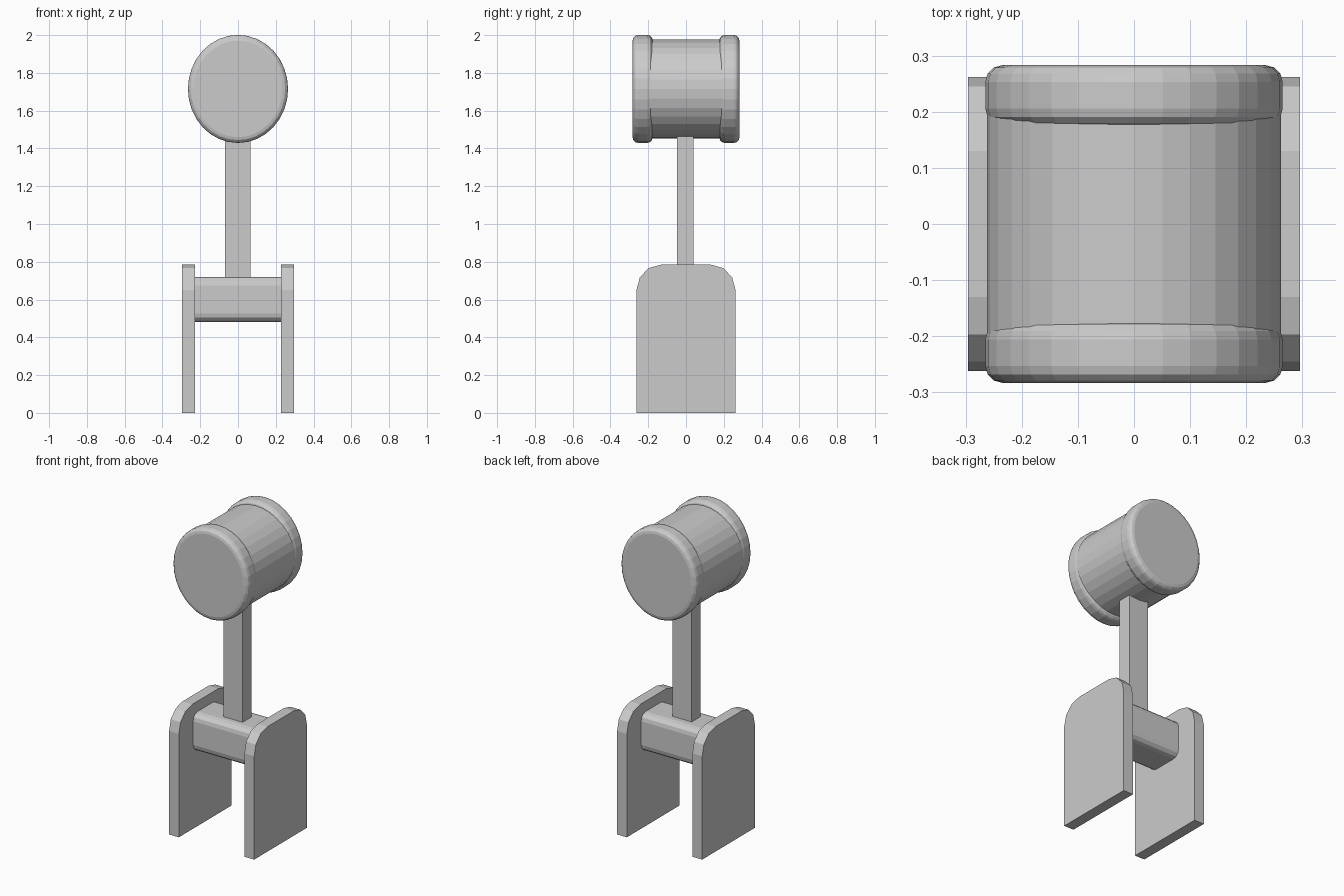
import bpy, bmesh, math
from mathutils import Matrix

if "Cube" in bpy.data.objects:
    bpy.data.objects.remove(bpy.data.objects["Cube"])


def add_object(name, bm, bevel=0.0, segments=3):
    bmesh.ops.recalc_face_normals(bm, faces=bm.faces)
    mesh = bpy.data.meshes.new(name)
    bm.to_mesh(mesh)
    bm.free()
    ob = bpy.data.objects.new(name, mesh)
    bpy.context.collection.objects.link(ob)
    if bevel:
        mod = ob.modifiers.new("rounded_edges", 'BEVEL')
        mod.width = bevel
        mod.segments = segments
        mod.limit_method = 'ANGLE'
        mod.angle_limit = math.radians(40)
    return ob


def drum(name, y0, y1, rx, rz, z, bevel=0.0):
    """Elliptical cylinder lying along y."""
    bm = bmesh.new()
    bmesh.ops.create_cone(bm, cap_ends=True, segments=32, radius1=1, radius2=1, depth=1)
    place = (Matrix.Translation((0, (y0 + y1) / 2, z))
             @ Matrix.Diagonal((rx, y1 - y0, rz, 1))
             @ Matrix.Rotation(math.pi / 2, 4, 'X'))
    bmesh.ops.transform(bm, matrix=place, verts=bm.verts)
    return add_object(name, bm, bevel)


def extrude_x(name, profile, x0, x1):
    """Closed (y, z) profile extruded along x."""
    bm = bmesh.new()
    face = bm.faces.new([bm.verts.new((x0, y, z)) for y, z in profile])
    new = bmesh.ops.extrude_face_region(bm, geom=[face])['geom']
    bmesh.ops.translate(bm, vec=(x1 - x0, 0, 0),
                        verts=[v for v in new if isinstance(v, bmesh.types.BMVert)])
    return add_object(name, bm)


def box(name, x, y, z, bevel_x=0.0):
    """Box from ranges; bevel_x rounds only the edges running along x."""
    bm = bmesh.new()
    bmesh.ops.create_cube(bm, size=1)
    for v in bm.verts:
        v.co = [(a + b) / 2 + c * (b - a) for c, (a, b) in zip(v.co, (x, y, z))]
    if bevel_x:
        edges = [e for e in bm.edges if abs(e.verts[0].co.x - e.verts[1].co.x) > 0.01]
        bmesh.ops.bevel(bm, geom=edges, offset=bevel_x, segments=3,
                        profile=0.5, affect='EDGES')
    return add_object(name, bm)


# Mallet head: round barrel with a thicker rim at each end
drum("head_barrel", -0.2, 0.2, 0.262, 0.262, 1.715)
for side, y0, y1 in (("front", -0.283, -0.176), ("back", 0.176, 0.283)):
    drum(side + "_rim", y0, y1, 0.265, 0.286, 1.715, bevel=0.03)

# Handle from the hub up into the barrel
box("handle", (-0.068, 0.066), (-0.048, 0.041), (0.6, 1.5))

# Pivot hub between the side plates
box("pivot_hub", (-0.229, 0.229), (-0.12, 0.12), (0.482, 0.72), bevel_x=0.045)

# Side plates with rounded upper corners
half = [(0.262, 0), (0.262, 0.65), (0.245, 0.717), (0.197, 0.767), (0.13, 0.785)]
outline = half + [(-y, z) for y, z in reversed(half)]
for side, s in (("left", -1), ("right", 1)):
    extrude_x(side + "_plate", outline, s * 0.228, s * 0.296)
